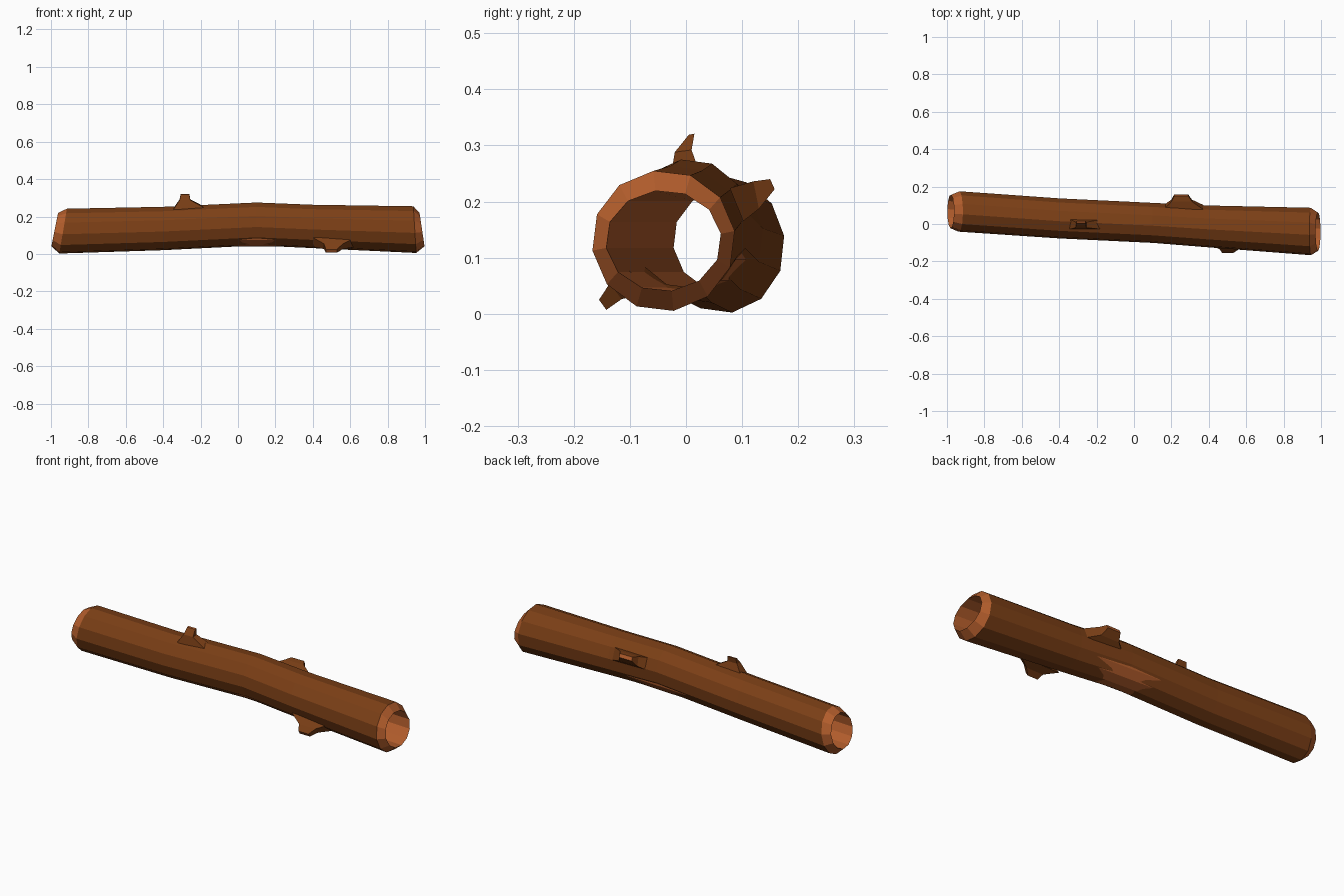
import bpy, bmesh, math

if "Cube" in bpy.data.objects:
    bpy.data.objects.remove(bpy.data.objects["Cube"])

SIDES = 12


def material(name, rgb):
    m = bpy.data.materials.new(name)
    m.diffuse_color = (*rgb, 1)
    m.use_nodes = True
    m.node_tree.nodes["Principled BSDF"].inputs["Base Color"].default_value = m.diffuse_color
    return m


BARK = material("bark", (0.20, 0.05, 0.008))
WOOD = material("wood", (0.45, 0.11, 0.025))


def finish(bm, name):
    bmesh.ops.recalc_face_normals(bm, faces=bm.faces[:])
    mesh = bpy.data.meshes.new(name)
    bm.to_mesh(mesh)
    bm.free()
    mesh.materials.append(BARK)
    mesh.materials.append(WOOD)
    ob = bpy.data.objects.new(name, mesh)
    bpy.context.collection.objects.link(ob)
    return ob


def bridge(bm, a, b, mat):
    n = len(a)
    for i in range(n):
        j = (i + 1) % n
        bm.faces.new((a[i], a[j], b[j], b[i])).material_index = mat


# Hollow log: bark rings along a bent axis, then bevelled rims and the straight bore
# x, y, z of centre, radius in y, radius in z, tilt of the cut (dx per dz)
rings = [
    (-0.980, 0.067, 0.130, 0.090, 0.090, 0.20),
    (-0.935, 0.067, 0.122, 0.109, 0.121, 0.17),
    (-0.400, 0.030, 0.136, 0.108, 0.117, 0),
    (0.100, 0.006, 0.160, 0.108, 0.116, 0),
    (0.400, -0.013, 0.147, 0.113, 0.117, 0),
    (0.945, -0.040, 0.130, 0.128, 0.126, -0.06),
    (0.984, -0.040, 0.130, 0.103, 0.090, -0.15),
]
bm = bmesh.new()
loops = []
for x, y, z, ry, rz, tilt in rings:
    loop = []
    for i in range(SIDES):
        a = 2 * math.pi * i / SIDES + math.radians(8)
        dz = rz * math.sin(a)
        loop.append(bm.verts.new((x + tilt * dz, y + ry * math.cos(a), z + dz)))
    loops.append(loop)
last = len(loops) - 1
for k in range(last):
    bridge(bm, loops[k], loops[k + 1], 1 if k in (0, last - 1) else 0)
bridge(bm, loops[last], loops[0], 1)
finish(bm, "hollow_log")


# Branch stubs: four-sided lofts, each ring given by x range and two (y, z) edges
def stub(name, sections):
    bm = bmesh.new()
    loops = []
    for x0, x1, a, b in sections:
        pts = ((x0, *a), (x1, *a), (x1, *b), (x0, *b))
        loops.append([bm.verts.new(p) for p in pts])
    for lower, upper in zip(loops, loops[1:]):
        bridge(bm, lower, upper, 0)
    bm.faces.new(loops[0])
    bm.faces.new(loops[-1]).material_index = 1
    finish(bm, name)


stub("top_stub", [
    (-0.345, -0.165, (-0.028, 0.238), (0.026, 0.245)),
    (-0.312, -0.255, (-0.020, 0.288), (0.010, 0.292)),
    (-0.307, -0.260, (0.005, 0.319), (0.015, 0.321)),
])
stub("front_stub", [
    (0.40, 0.63, (-0.110, 0.088), (-0.068, 0.038)),
    (0.46, 0.56, (-0.136, 0.054), (-0.115, 0.026)),
    (0.47, 0.53, (-0.155, 0.025), (-0.142, 0.007)),
])
stub("back_stub", [
    (0.16, 0.37, (0.078, 0.224), (0.102, 0.165)),
    (0.20, 0.31, (0.120, 0.236), (0.130, 0.187)),
    (0.215, 0.29, (0.150, 0.240), (0.158, 0.222)),
])
